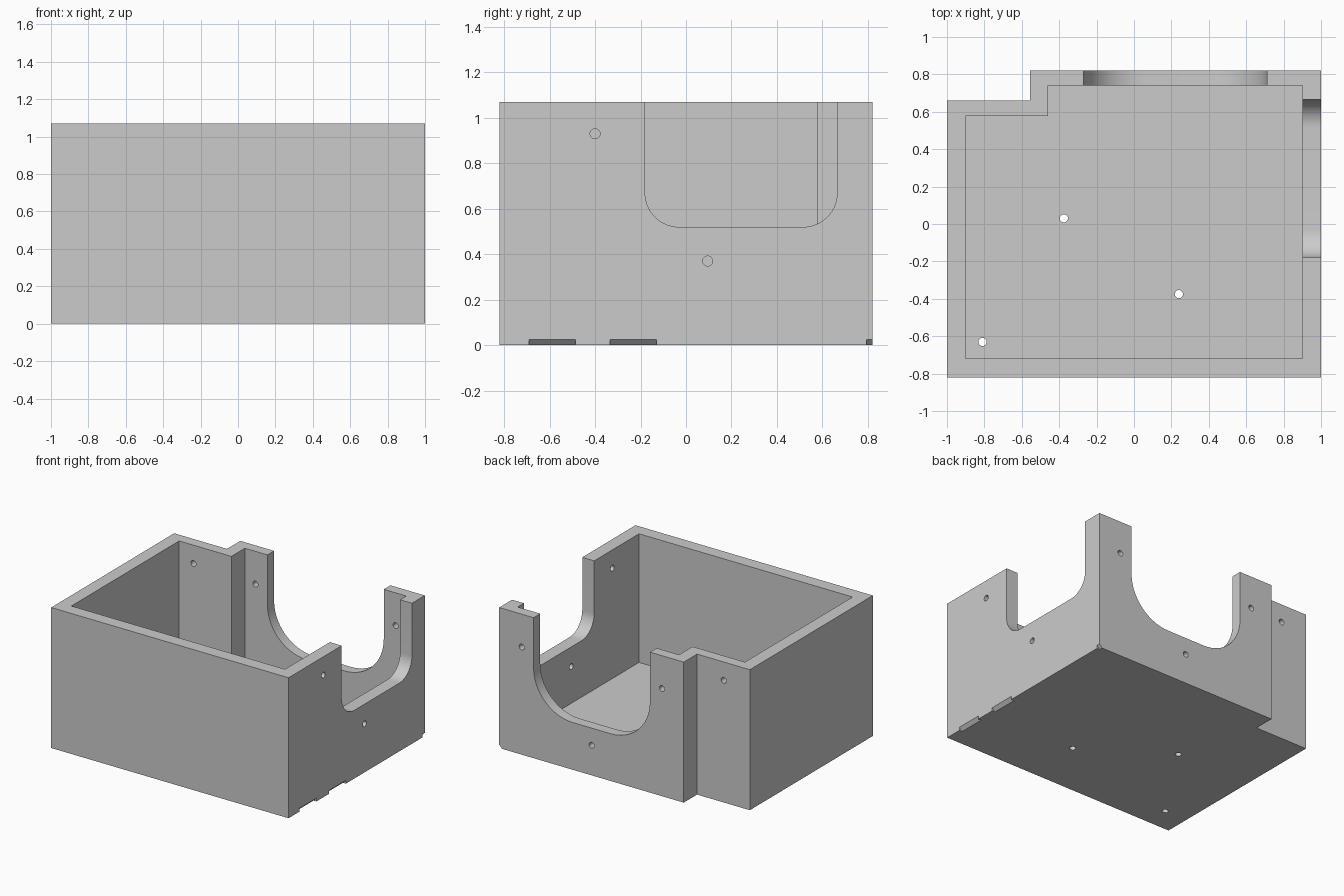
import bpy
import bmesh
from math import sin, cos, pi, radians
from mathutils import Vector

if "Cube" in bpy.data.objects:
    bpy.data.objects.remove(bpy.data.objects["Cube"], do_unlink=True)

HEIGHT, FLOOR = 1.07, 0.09

grey = bpy.data.materials.new("plain grey")
grey.use_nodes = True
grey.diffuse_color = (0.6, 0.6, 0.6, 1)
grey.node_tree.nodes["Principled BSDF"].inputs["Base Color"].default_value = (0.6, 0.6, 0.6, 1)


def prism(name, points, sweep):
    """Solid made by sweeping a flat outline along a vector."""
    bm = bmesh.new()
    face = bm.faces.new([bm.verts.new(p) for p in points])
    top = bmesh.ops.extrude_face_region(bm, geom=[face])["geom"]
    verts = [g for g in top if isinstance(g, bmesh.types.BMVert)]
    bmesh.ops.translate(bm, verts=verts, vec=Vector(sweep))
    bmesh.ops.recalc_face_normals(bm, faces=bm.faces[:])
    mesh = bpy.data.meshes.new(name)
    bm.to_mesh(mesh)
    bm.free()
    obj = bpy.data.objects.new(name, mesh)
    bpy.context.collection.objects.link(obj)
    mesh.materials.append(grey)
    return obj


def stepped_outline(x0, x1, y0, y1, step_x, step_y, z):
    """Rectangle with its back right corner stepped in."""
    plan = [(x0, y0), (x1, y0), (x1, y1), (step_x, y1), (step_x, step_y), (x0, step_y)]
    return [(x, y, z) for x, y in plan]


def u_outline(a, b, bottom, r, steps=14):
    """Open-topped slot with rounded lower corners."""
    arc = [pi / 2 * i / steps for i in range(steps + 1)]
    left = [(a + r - r * cos(t), bottom + r - r * sin(t)) for t in arc]
    right = [(b - r + r * sin(t), bottom + r - r * cos(t)) for t in arc]
    return [(a, HEIGHT + 0.2)] + left + right + [(b, HEIGHT + 0.2)]


def circle(u, v, r=0.022, n=20):
    return [(u + r * cos(2 * pi * i / n), v + r * sin(2 * pi * i / n)) for i in range(n)]


def cut(cutter):
    cutter.hide_render = True
    mod = box.modifiers.new("cut", 'BOOLEAN')
    mod.operation = 'DIFFERENCE'
    mod.solver = 'EXACT'
    mod.object = cutter
    bpy.ops.object.modifier_apply(modifier=mod.name)
    bpy.data.objects.remove(cutter, do_unlink=True)


# Outer block with the stepped corner
box = prism("open_box", stepped_outline(-1, 1, -0.82, 0.82, -0.555, 0.66, 0), (0, 0, HEIGHT))
bpy.ops.object.select_all(action='DESELECT')
bpy.context.view_layer.objects.active = box
box.select_set(True)

# Cavity
cut(prism("cavity", stepped_outline(-0.9, 0.9, -0.72, 0.74, -0.46, 0.577, FLOOR), (0, 0, 1.3)))

# Large rounded openings in the back and left walls
cut(prism("back_opening", [(x, 0.65, z) for x, z in u_outline(-0.27, 0.71, 0.36, 0.33)], (0, 0.3, 0)))
cut(prism("side_opening", [(0.8, y, z) for y, z in u_outline(-0.18, 0.665, 0.52, 0.15)], (0.3, 0, 0)))

# Screw holes through the walls and floor
for x, z in [(0.81, 0.82), (-0.372, 0.82), (0.22, 0.23)]:
    cut(prism("back_hole", [(u, 0.7, v) for u, v in circle(x, z)], (0, 0.2, 0)))
cut(prism("step_hole", [(u, 0.53, v) for u, v in circle(-0.78, 0.93)], (0, 0.2, 0)))
for y, z in [(-0.4, 0.93), (0.095, 0.37)]:
    cut(prism("side_hole", [(0.85, u, v) for u, v in circle(y, z)], (0.2, 0, 0)))
for x, y in [(-0.375, 0.03), (0.24, -0.375), (-0.81, -0.63)]:
    cut(prism("floor_hole", [(u, v, -0.1) for u, v in circle(x, y)], (0, 0, 0.25)))

# Short chamfers along the lower left edge
for y0, y1 in [(-0.69, -0.485), (-0.335, -0.13), (0.793, 0.9)]:
    cut(prism("chamfer", [(0.965, y0, -0.01), (1.01, y0, 0.035), (1.01, y0, -0.01)], (0, y1 - y0, 0)))

bpy.ops.object.shade_smooth_by_angle(angle=radians(30))
